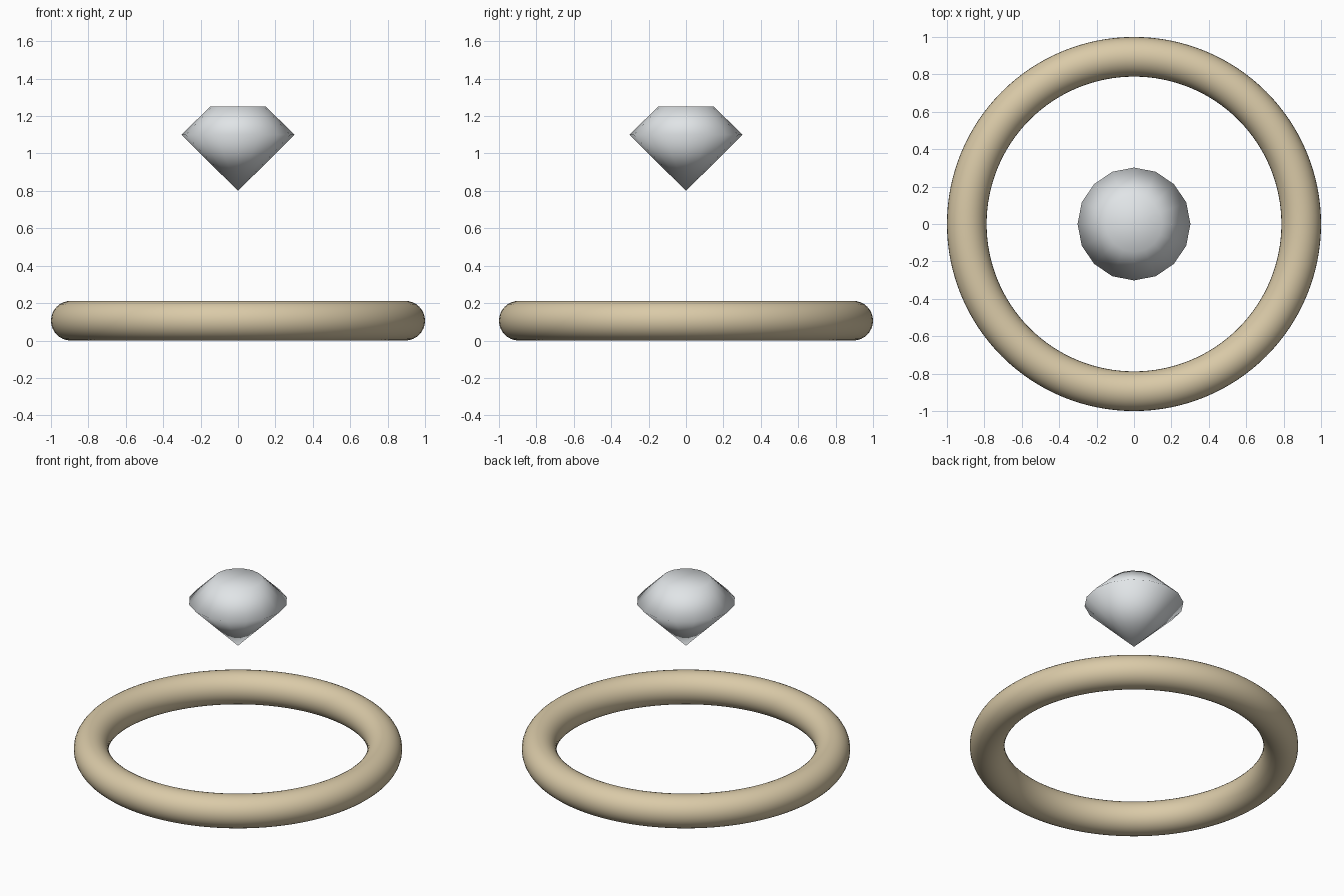
import bpy, bmesh
from math import cos, sin, pi

if "Cube" in bpy.data.objects:
    bpy.data.objects.remove(bpy.data.objects["Cube"])


def colour(obj, name, rgb):
    mat = bpy.data.materials.new(name)
    mat.diffuse_color = (*rgb, 1.0)
    mat.use_nodes = True
    mat.node_tree.nodes["Principled BSDF"].inputs["Base Color"].default_value = mat.diffuse_color
    obj.data.materials.append(mat)


# Ring band: plain torus lying on the ground
R_TUBE = 0.106
bpy.ops.mesh.primitive_torus_add(major_radius=1.0 - R_TUBE, minor_radius=R_TUBE,
                                 major_segments=128, minor_segments=32,
                                 location=(0, 0, R_TUBE))
band = bpy.context.object
band.name = "ring_band"
bpy.ops.object.shade_smooth()
colour(band, "pale_gold", (0.70, 0.59, 0.39))

# Gem: 16-sided table and girdle rings closed by a pointed base
SIDES = 16
bm = bmesh.new()


def ring(radius, z):
    return [bm.verts.new((radius * cos(2 * pi * i / SIDES),
                          radius * sin(2 * pi * i / SIDES), z)) for i in range(SIDES)]


table, girdle = ring(0.15, 1.25), ring(0.302, 1.10)
tip = bm.verts.new((0, 0, 0.80))
bm.faces.new(table)
for i in range(SIDES):
    j = (i + 1) % SIDES
    bm.faces.new((girdle[i], girdle[j], table[j], table[i]))
    bm.faces.new((tip, girdle[j], girdle[i]))
bmesh.ops.recalc_face_normals(bm, faces=bm.faces)
for face in bm.faces:
    face.smooth = True
mesh = bpy.data.meshes.new("gem")
bm.to_mesh(mesh)
bm.free()
gem = bpy.data.objects.new("gem", mesh)
bpy.context.collection.objects.link(gem)
colour(gem, "clear_stone", (0.75, 0.78, 0.80))
